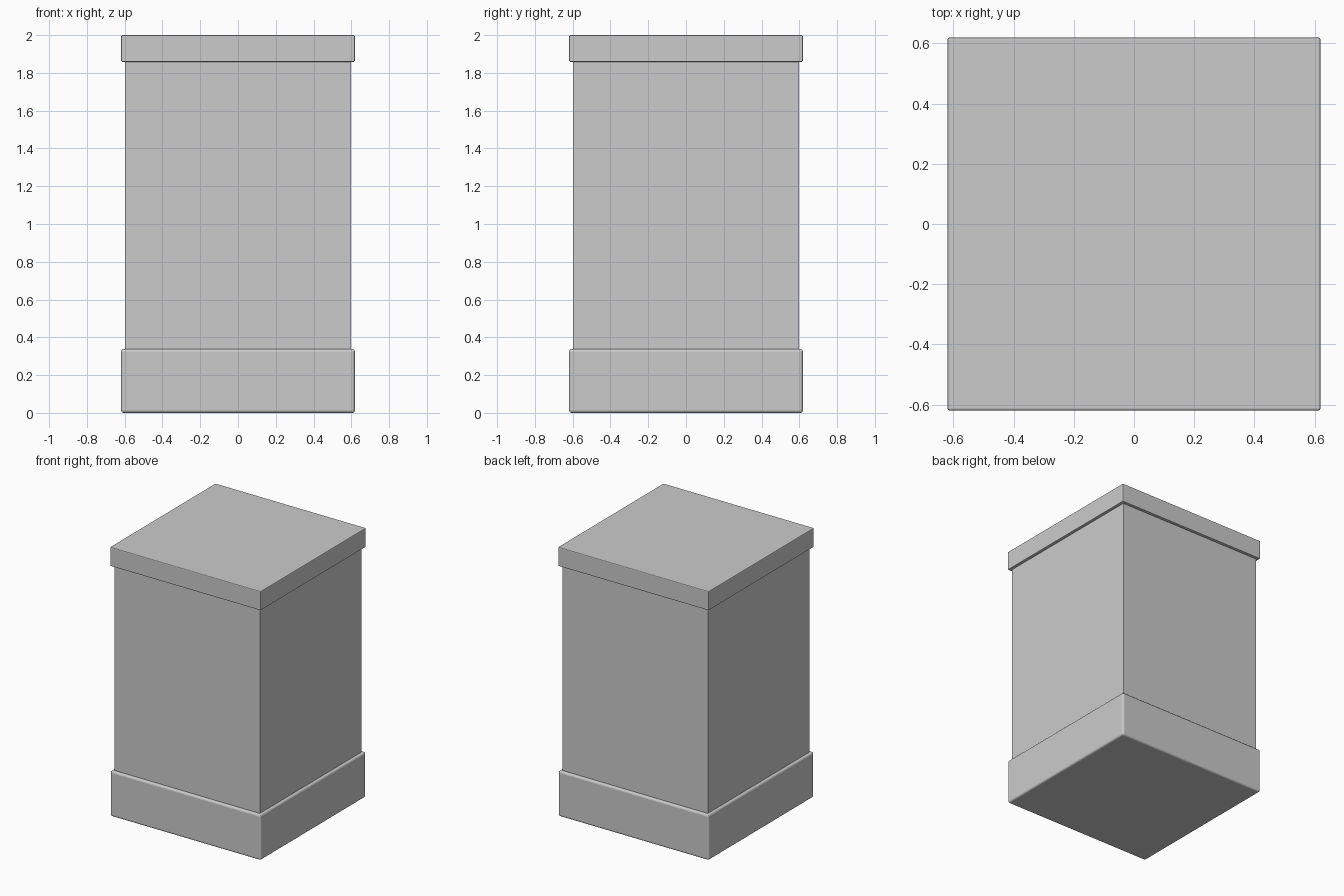
import bpy
import bmesh

if "Cube" in bpy.data.objects:
    bpy.data.objects.remove(bpy.data.objects["Cube"])


def block(name, half, z0, z1, bevel=0.0, segments=2):
    """Square block between two heights, with optional rounded edges."""
    bm = bmesh.new()
    bmesh.ops.create_cube(bm, size=1.0)
    for v in bm.verts:
        v.co.x *= 2 * half
        v.co.y *= 2 * half
        v.co.z = z1 if v.co.z > 0 else z0
    mesh = bpy.data.meshes.new(name)
    bm.to_mesh(mesh)
    bm.free()
    obj = bpy.data.objects.new(name, mesh)
    bpy.context.collection.objects.link(obj)
    if bevel:
        mod = obj.modifiers.new("rounded_edges", "BEVEL")
        mod.width = bevel
        mod.segments = segments
    return obj


# Plinth at the bottom, plain shaft, thin cap on top
block("plinth", 0.619, 0.0, 0.337, bevel=0.014, segments=3)
block("shaft", 0.597, 0.30, 1.90)
block("cap", 0.619, 1.858, 2.0, bevel=0.006)
